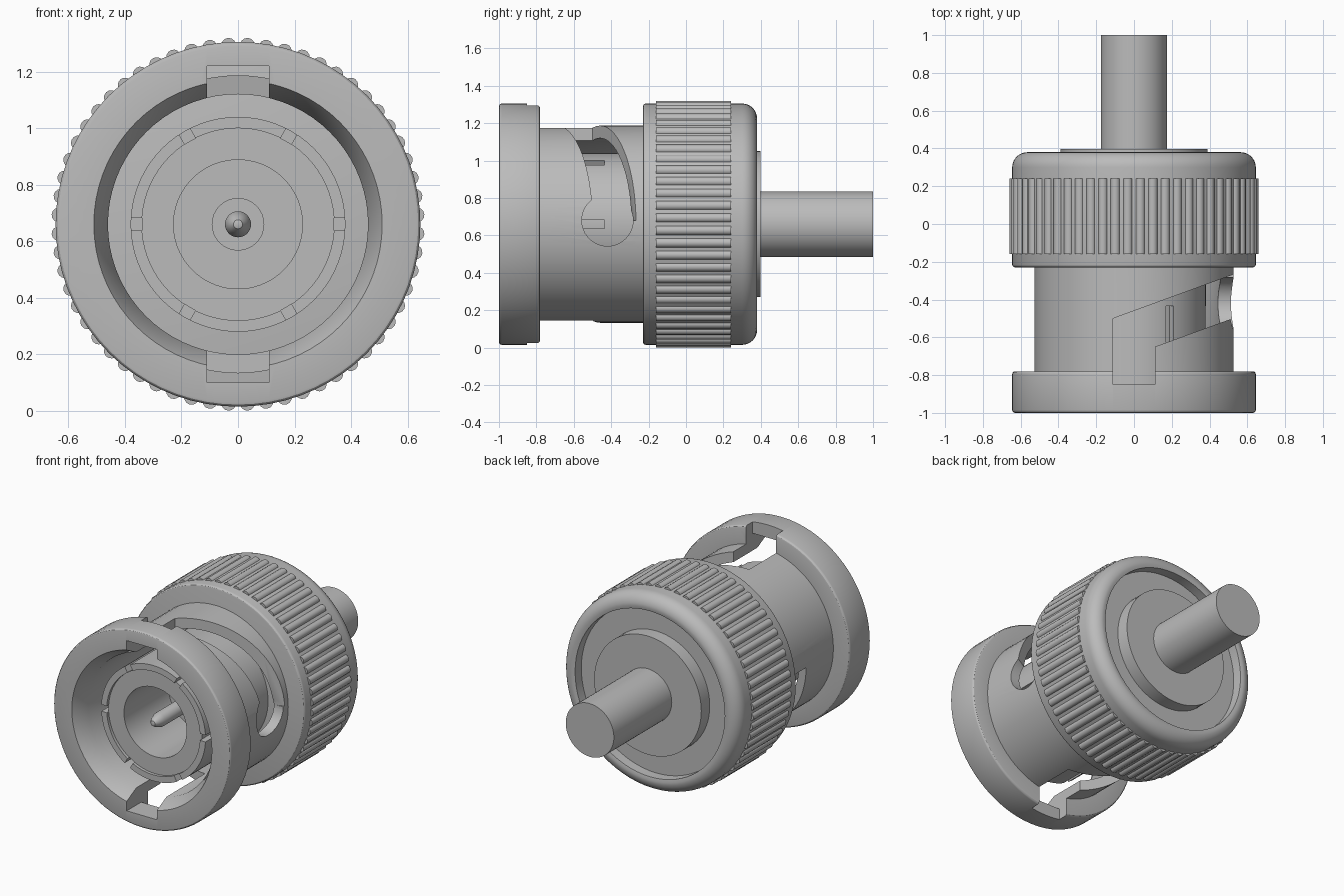
import bpy, bmesh, math
from mathutils import Matrix, Vector

AXIS_Z = 0.66
cube = bpy.data.objects.get("Cube")
if cube:
    bpy.data.objects.remove(cube)

metal = bpy.data.materials.new("plain_grey")
metal.use_nodes = True
grey = (0.5, 0.5, 0.5, 1)
metal.diffuse_color = grey
metal.node_tree.nodes["Principled BSDF"].inputs["Base Color"].default_value = grey


def add_object(name, bm):
    bmesh.ops.recalc_face_normals(bm, faces=bm.faces)
    mesh = bpy.data.meshes.new(name)
    bm.to_mesh(mesh)
    bm.free()
    mesh.materials.append(metal)
    ob = bpy.data.objects.new(name, mesh)
    ob.location.z = AXIS_Z
    bpy.context.collection.objects.link(ob)
    return ob


def lathe(name, profile, steps=72, closed=False):
    """Revolve (radius, y) points about the y axis."""
    bm = bmesh.new()
    verts = [bm.verts.new((r, y, 0)) for r, y in profile]
    pairs = list(zip(verts, verts[1:])) + ([(verts[-1], verts[0])] if closed else [])
    edges = [bm.edges.new(p) for p in pairs]
    bmesh.ops.spin(bm, geom=verts + edges, axis=(0, 1, 0), cent=(0, 0, 0),
                   angle=math.tau, steps=steps)
    bmesh.ops.remove_doubles(bm, verts=bm.verts, dist=1e-5)
    return add_object(name, bm)


def arc(r, y, radius, start, end, n=5):
    """Fillet points around a (radius, y) centre, angles in degrees."""
    angles = [math.radians(start + (end - start) * i / n) for i in range(n + 1)]
    return [(r + radius * math.cos(a), y + radius * math.sin(a)) for a in angles]


def prism(outline, z0, z1, turn=0.0):
    """Extrude an x-y outline in z, then turn it about the y axis."""
    bm = bmesh.new()
    face = bm.faces.new([bm.verts.new((x, y, z0)) for x, y in outline])
    out = bmesh.ops.extrude_face_region(bm, geom=[face])
    top = [v for v in out["geom"] if isinstance(v, bmesh.types.BMVert)]
    bmesh.ops.translate(bm, verts=top, vec=(0, 0, z1 - z0))
    bm.transform(Matrix.Rotation(turn, 4, "Y"))
    return add_object("cutter", bm)


def rod_cutter(y, z, radius, turn):
    """Cylinder along +x, turned about the y axis."""
    bm = bmesh.new()
    bmesh.ops.create_cone(bm, cap_ends=True, segments=48, radius1=radius,
                          radius2=radius, depth=0.4)
    bm.transform(Matrix.Rotation(turn, 4, "Y") @ Matrix.Translation((0.5, y, z))
                 @ Matrix.Rotation(math.pi / 2, 4, "Y"))
    return add_object("cutter", bm)


def cut(ob, cutters):
    for c in cutters:
        mod = ob.modifiers.new("cut", "BOOLEAN")
        mod.operation, mod.solver, mod.object = "DIFFERENCE", "EXACT", c
    graph = bpy.context.evaluated_depsgraph_get()
    mesh = bpy.data.meshes.new_from_object(ob.evaluated_get(graph))
    ob.modifiers.clear()
    ob.data = mesh
    for c in cutters:
        bpy.data.objects.remove(c)


def box(half, y0, y1):
    return [(-half, y0), (half, y0), (half, y1), (-half, y1)]


parts = []

# Coupling shell: front flange and thinner tube
f = 0.015
shell = lathe("coupling_shell",
              [(0.51, -1)] + arc(0.645 - f, -1 + f, f, -90, 0, 3)
              + arc(0.645 - f, -0.78 - f, f, 0, 90, 3)
              + [(0.527, -0.78), (0.527, -0.21), (0.46, -0.21), (0.46, -0.9)],
              closed=True)
slot = [(-0.11, -0.85), (0.11, -0.85), (0.11, -0.65),
        (0.65, -0.453), (0.65, -0.222), (-0.11, -0.5)]
cutters = []
for turn in (0, math.pi):
    # Entry notch, slanted bayonet slot and its round end
    cutters += [prism(box(0.11, -1.1, -0.7), 0.3, 0.56, turn),
                prism(slot, 0.02, 0.8, turn),
                rod_cutter(-0.42, 0.02, 0.137, turn)]
cut(shell, cutters)
parts.append(shell)

# Rear body with rounded rim and recessed back
parts.append(lathe("rear_body",
                   [(0, -0.23)] + arc(0.645 - f, -0.23 + f, f, -90, 0, 3)
                   + arc(0.565, 0.3, 0.08, 0, 90, 8)
                   + [(0.545, 0.375), (0.545, 0.31), (0, 0.31)]))

# Knurled grip: ridges around the body
bm = bmesh.new()
count = 60
for i in range(count):
    turn = Matrix.Rotation(math.tau * (i + 0.5) / count, 4, "Y")
    place = turn @ Matrix.Translation((0, 0.04, 0.634)) @ Matrix.Rotation(math.pi / 2, 4, "X")
    bmesh.ops.create_cone(bm, cap_ends=True, segments=14, radius1=0.026,
                          radius2=0.026, depth=0.4, matrix=place)
parts.append(add_object("grip_ridges", bm))

# Slotted contact sleeve
sleeve = lathe("contact_sleeve", [(0.38, -0.88), (0.38, -0.2), (0.34, -0.2), (0.34, -0.88)],
               closed=True)
cut(sleeve, [prism(box(0.022, -1, -0.435), 0.2, 0.45, math.radians(30 + 60 * i))
             for i in range(6)])
parts.append(sleeve)

# Insulator with deep bore, and centre pin with its shoulder
parts.append(lathe("insulator", [(0, -0.2), (0.34, -0.2), (0.34, -0.86),
                                 (0.228, -0.86), (0.228, -0.4), (0, -0.4)]))
parts.append(lathe("centre_pin", [(0, -0.89), (0.016, -0.885), (0.03, -0.865), (0.046, -0.82),
                                  (0.046, -0.43), (0.093, -0.43), (0.093, -0.35), (0, -0.35)],
                   steps=32))

# Rear collar and cable
parts.append(lathe("rear_collar", [(0, 0.28), (0.39, 0.28), (0.39, 0.398), (0, 0.398)]))
parts.append(lathe("cable", [(0, 0.35), (0.175, 0.35), (0.175, 1), (0, 1)], steps=64))

bpy.ops.object.select_all(action="DESELECT")
for ob in parts:
    ob.select_set(True)
bpy.context.view_layer.objects.active = parts[0]
bpy.ops.object.shade_smooth_by_angle(angle=math.radians(30))
